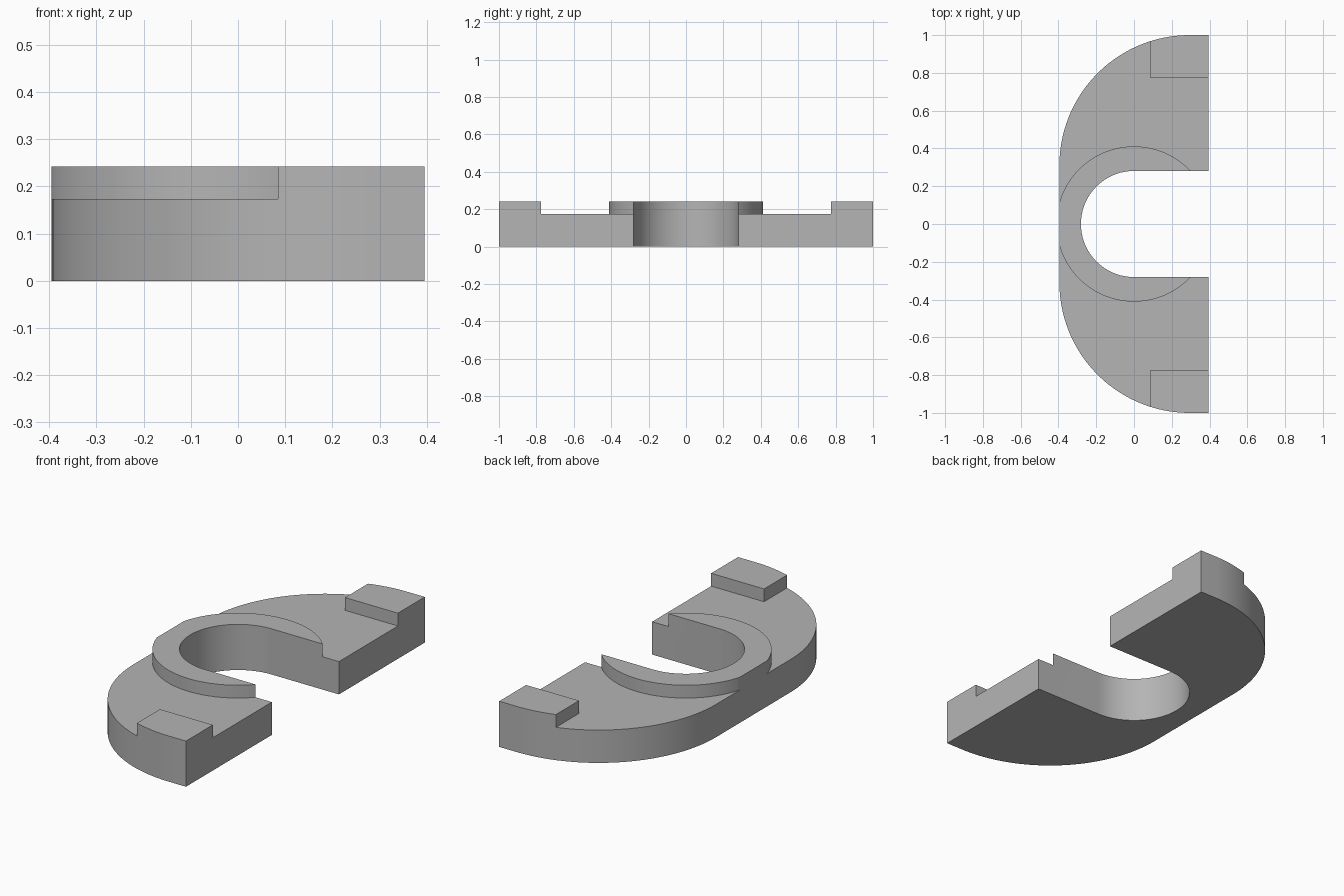
import bpy, bmesh
from math import cos, sin, radians

HALF_W, TOP, STEP = 0.395, 0.242, 0.174
SLOT, RING = 0.281, 0.411
CORNER = 0.69

cube = bpy.data.objects.get("Cube")
if cube:
    bpy.data.objects.remove(cube, do_unlink=True)

grey = bpy.data.materials.new("plain_grey")
grey.use_nodes = True
colour = (0.46, 0.46, 0.46, 1)
grey.diffuse_color = colour
grey.node_tree.nodes["Principled BSDF"].inputs["Base Color"].default_value = colour


def arc(cx, cy, r, start, end, steps=48):
    angles = [radians(start + (end - start) * i / steps) for i in range(steps + 1)]
    return [(cx + r * cos(a), cy + r * sin(a)) for a in angles]


def prism(name, outline, z0, z1):
    bm = bmesh.new()
    face = bm.faces.new([bm.verts.new((x, y, z0)) for x, y in outline])
    extruded = bmesh.ops.extrude_face_region(bm, geom=[face])["geom"]
    verts = [g for g in extruded if isinstance(g, bmesh.types.BMVert)]
    bmesh.ops.translate(bm, verts=verts, vec=(0, 0, z1 - z0))
    bmesh.ops.recalc_face_normals(bm, faces=bm.faces)
    mesh = bpy.data.meshes.new(name)
    bm.to_mesh(mesh)
    bm.free()
    mesh.materials.append(grey)
    obj = bpy.data.objects.new(name, mesh)
    bpy.context.collection.objects.link(obj)
    return obj


# Full-height slotted body with rounded outer corners
cx, cy = CORNER - HALF_W, 1 - CORNER
outline = [(HALF_W, 1)] + arc(cx, cy, CORNER, 90, 180)
outline += arc(cx, -cy, CORNER, 180, 270) + [(HALF_W, -1), (HALF_W, -SLOT)]
outline += arc(0, 0, SLOT, 270, 90) + [(HALF_W, SLOT)]
body = prism("slotted_plate", outline, 0, TOP)

# Recesses that leave the raised collar and the two corner pads
recess = arc(0, 0, RING, 20, 168, 74)
recess += [(-0.6, recess[-1][1]), (-0.6, 1.2), (0.085, 1.2),
           (0.085, 0.775), (0.6, 0.775), (0.6, recess[0][1])]
bpy.context.view_layer.objects.active = body
body.select_set(True)
for side, name in ((1, "back_recess_cutter"), (-1, "front_recess_cutter")):
    cutter = prism(name, [(x, y * side) for x, y in recess], STEP, 0.4)
    cutter.hide_render = True
    cut = body.modifiers.new(name, 'BOOLEAN')
    cut.operation, cut.solver, cut.object = 'DIFFERENCE', 'EXACT', cutter
    bpy.ops.object.modifier_apply(modifier=cut.name)
    bpy.data.objects.remove(cutter, do_unlink=True)

bpy.ops.object.shade_smooth_by_angle(angle=radians(30))
